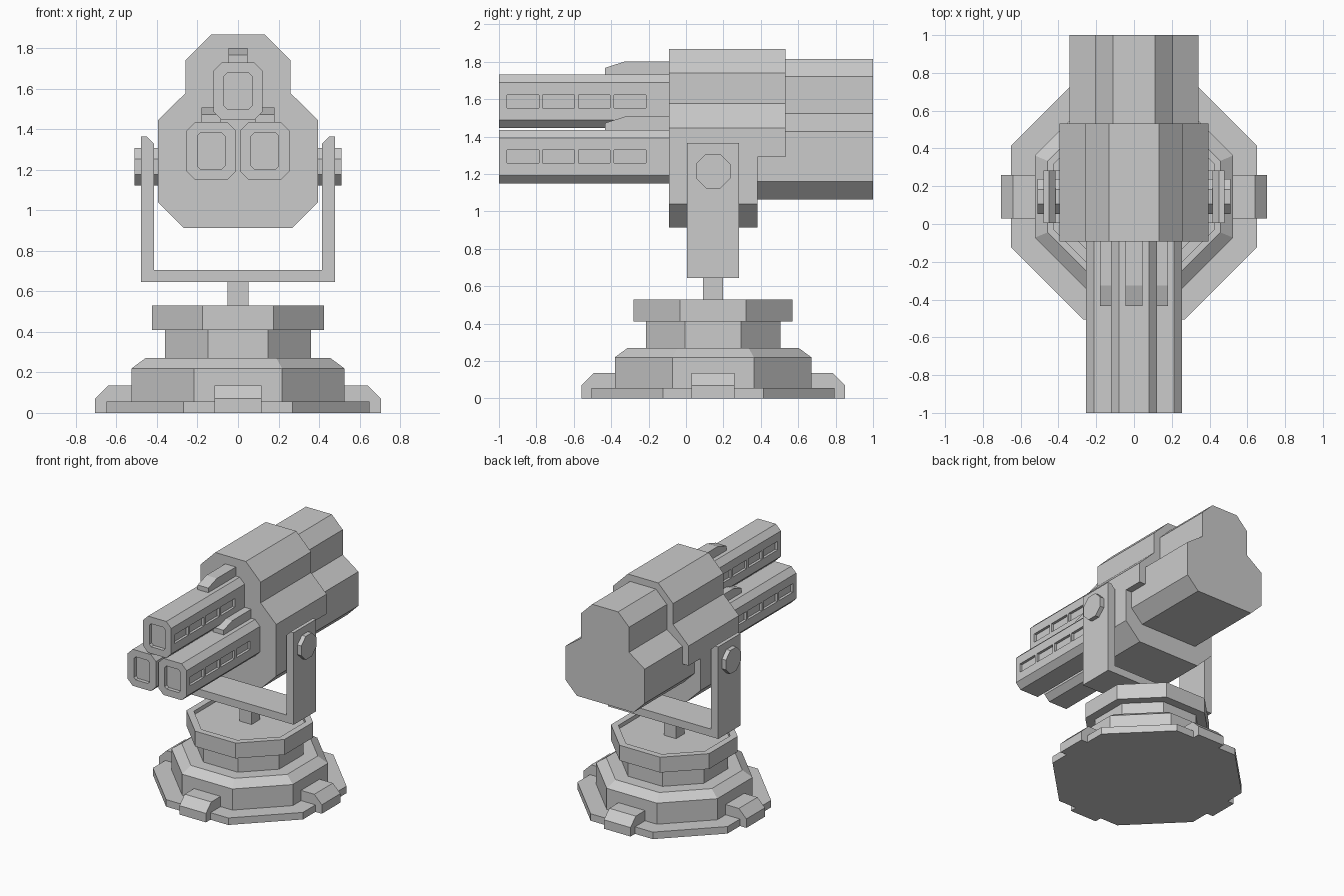
import bpy, bmesh, math
from mathutils import Matrix, Vector

if "Cube" in bpy.data.objects:
    bpy.data.objects.remove(bpy.data.objects["Cube"])

CY = 0.145  # y of the turning axis


def finish(name, bm):
    bmesh.ops.recalc_face_normals(bm, faces=bm.faces)
    me = bpy.data.meshes.new(name)
    bm.to_mesh(me)
    bm.free()
    ob = bpy.data.objects.new(name, me)
    bpy.context.collection.objects.link(ob)
    return ob


def add_prism(bm, pts, axis, a, b):
    """Extrude a (horizontal, z) outline along x or y from a to b."""
    place = (lambda p, d: (d, p[0], p[1])) if axis == 'x' else (lambda p, d: (p[0], d, p[1]))
    v = [[bm.verts.new(place(p, d)) for p in pts] for d in (a, b)]
    n = len(pts)
    bm.faces.new(v[0])
    bm.faces.new(v[1][::-1])
    for i in range(n):
        j = (i + 1) % n
        bm.faces.new((v[0][i], v[0][j], v[1][j], v[1][i]))


def prism(name, pts, axis, a, b):
    bm = bmesh.new()
    add_prism(bm, pts, axis, a, b)
    return finish(name, bm)


def rect(x0, x1, z0, z1, c=0):
    """Rectangle outline, with corners cut by c."""
    if not c:
        return [(x0, z0), (x1, z0), (x1, z1), (x0, z1)]
    return [(x0 + c, z0), (x1 - c, z0), (x1, z0 + c), (x1, z1 - c),
            (x1 - c, z1), (x0 + c, z1), (x0, z1 - c), (x0, z0 + c)]


def mirrored(half):
    return half + [(-x, z) for x, z in reversed(half)]


def octagon_stack(name, rings):
    """Eight-sided turned shape from (apothem, z) rings, flats facing the axes."""
    bm = bmesh.new()
    loops = []
    for ap, z in rings:
        r = ap / math.cos(math.pi / 8)
        loops.append([bm.verts.new((r * math.cos((k + .5) * math.pi / 4),
                                    CY + r * math.sin((k + .5) * math.pi / 4), z)) for k in range(8)])
    for lo, hi in zip(loops, loops[1:]):
        for i in range(8):
            j = (i + 1) % 8
            bm.faces.new((lo[i], lo[j], hi[j], hi[i]))
    bm.faces.new(loops[0])
    bm.faces.new(loops[-1])
    return finish(name, bm)


def cut(ob, cutter):
    cutter.hide_render = True
    m = ob.modifiers.new("cut", 'BOOLEAN')
    m.operation, m.solver, m.object = 'DIFFERENCE', 'EXACT', cutter
    bpy.context.view_layer.objects.active = ob
    bpy.ops.object.modifier_apply(modifier=m.name)
    bpy.data.objects.remove(cutter)


# Stepped base and turntable with a recessed top
octagon_stack("base", [(.65, 0), (.65, .055), (.525, .055), (.525, .22), (.457, .27),
                       (.36, .27), (.36, .41), (.425, .41), (.425, .53), (.375, .53), (.375, .50)])

# Four clamp feet
for k in range(4):
    foot = prism("clamp_foot", [(.50, 0), (.705, 0), (.705, .07), (.64, .135), (.50, .135)],
                 'y', -.115, .115)
    foot.data.transform(Matrix.Translation((0, CY, 0)) @ Matrix.Rotation(k * math.pi / 2, 4, 'Z'))

# Post, yoke and pivot
prism("post", rect(-.053, .053, .49, .66), 'y', CY - .053, CY + .053)
inner = [(.415, .705), (.415, 1.33), (.45, 1.365), (.478, 1.365), (.478, .645)]
prism("yoke", mirrored(inner), 'y', .006, .284)
prism("pivot", rect(CY - .092, CY + .092, 1.123, 1.307, .054), 'x', -.512, .512)

# Main housing, notched at the lower back
body = prism("housing", mirrored([(.267, .913), (.395, 1.04), (.395, 1.445), (.26, 1.578),
                                  (.26, 1.74), (.132, 1.868)]), 'y', -.092, .532)
cut(body, prism("notch_cutter", rect(-.6, .6, .8, 1.29), 'y', .382, .7))

# Rear block
prism("rear_block", mirrored([(.245, 1.063), (.342, 1.16), (.342, 1.428), (.207, 1.524),
                              (.207, 1.72), (.112, 1.815)]), 'y', .3, 1.0)

# Three barrels with muzzle recess, side slots and a top fin
for x, z in ((0, 1.588), (-.133, 1.293), (.133, 1.293)):
    hw = .122
    barrel = prism("barrel", rect(x - hw, x + hw, z - .143, z + .143, .043), 'y', -1, -.05)
    bm = bmesh.new()
    add_prism(bm, rect(x - .068, x + .068, z - .09, z + .09, .016), 'y', -1.1, -.97)
    for i in range(4):
        y0 = -.957 + i * .191
        for s in (-1, 1):
            a, b = sorted((x + s * (hw - .02), x + s * (hw + .05)))
            add_prism(bm, rect(y0, y0 + .17, z - .034, z + .034), 'x', a, b)
    cut(barrel, finish("barrel_cutter", bm))
    t = z + .143
    prism("barrel_fin", [(-.433, t - .01), (-.433, t + .036), (-.326, t + .071),
                         (-.05, t + .071), (-.05, t - .01)], 'x', x - .046, x + .046)
